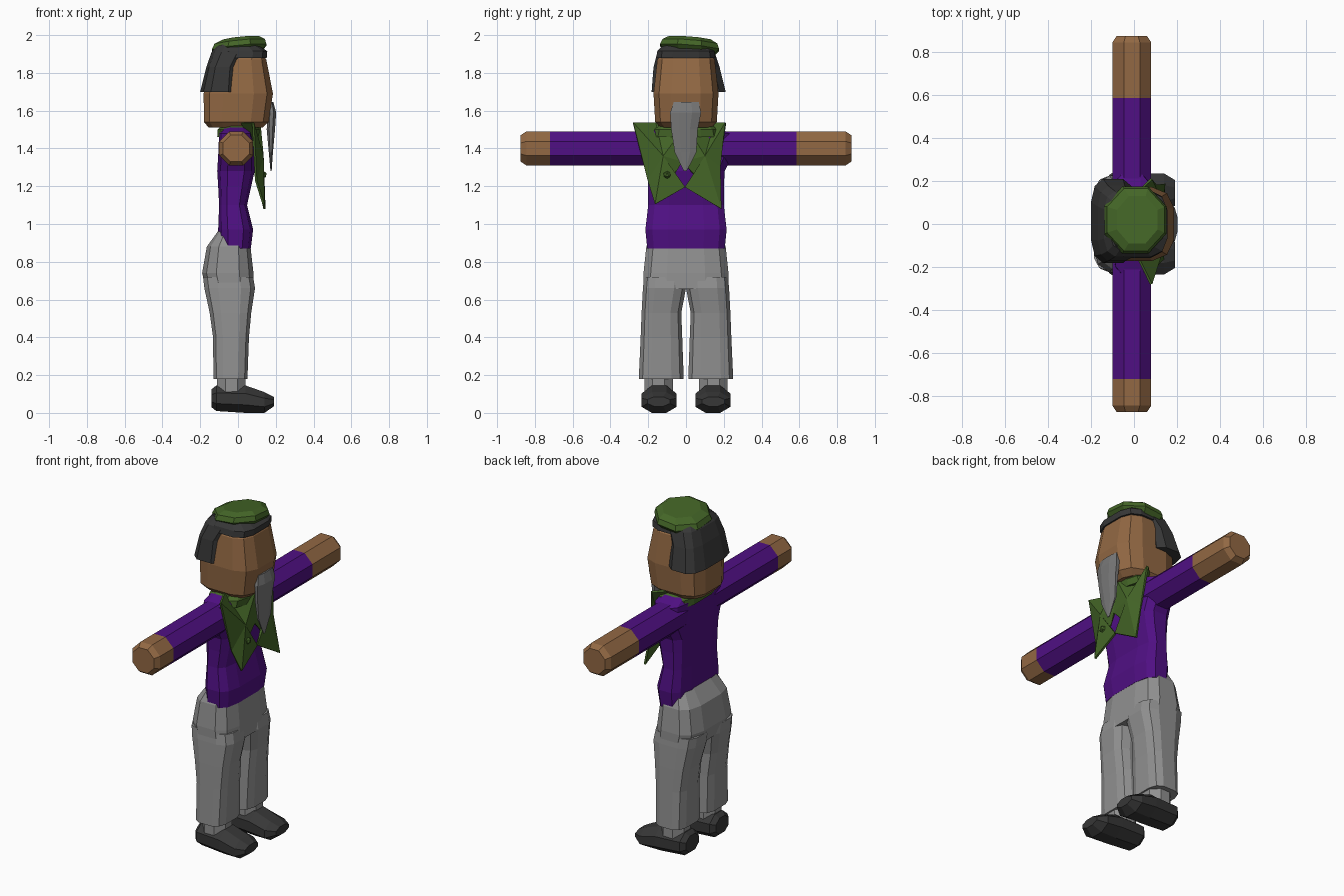
import bpy, bmesh
from mathutils import Vector


def mat(name, rgb):
    m = bpy.data.materials.new(name)
    m.diffuse_color = (*rgb, 1)
    return m


SKIN = mat("brown skin", (0.29, 0.14, 0.057))
PURPLE = mat("purple shirt", (0.08, 0.005, 0.23))
GREY = mat("grey trousers", (0.28, 0.28, 0.28))
BEARD = mat("beard grey", (0.19, 0.19, 0.19))
GREEN = mat("green cloth", (0.057, 0.13, 0.02))
DARK = mat("dark grey", (0.038, 0.038, 0.038))

ROUND = [(1, 0.414), (0.414, 1)]               # octagon
BOXY = [(1, 0.45), (0.83, 0.83), (0.45, 1)]    # 12-sided rounded box


def finish(bm, name, mats):
    bmesh.ops.recalc_face_normals(bm, faces=bm.faces)
    me = bpy.data.meshes.new(name)
    bm.to_mesh(me)
    bm.free()
    for m in mats:
        me.materials.append(m)
    ob = bpy.data.objects.new(name, me)
    bpy.context.collection.objects.link(ob)
    return ob


def loft(name, rings, mats, quad=BOXY, axis="z", flip=1, shear=(0, 0), rule=None):
    """Rings are (position, a_min, a_max, b_min, b_max) across the given axis."""
    unit, q = [], list(quad)
    for _ in range(4):
        unit += q
        q = [(-b, a) for a, b in q]
    bm = bmesh.new()
    loops = []
    for t, a0, a1, b0, b1 in rings:
        loop = []
        for u, v in unit:
            a = (a0 + a1) / 2 + u * (a1 - a0) / 2
            b = (b0 + b1) / 2 + v * (b1 - b0) / 2
            x, y, z = {"z": (a, b, t), "x": (t, a, b), "y": (a, t, b)}[axis]
            loop.append(bm.verts.new((x, y * flip, z + shear[0] * x + shear[1] * y)))
        loops.append(loop)
    n = len(unit)
    for lo, hi in zip(loops, loops[1:]):
        for i in range(n):
            j = (i + 1) % n
            bm.faces.new((lo[i], lo[j], hi[j], hi[i]))
    bm.faces.new(loops[0])
    bm.faces.new(loops[-1])
    if rule:
        for f in bm.faces:
            f.material_index = rule(f.calc_center_median())
    return finish(bm, name, mats)


def cloth(name, centre, edge):
    """Fan of flat triangles with a little thickness."""
    bm = bmesh.new()
    c = bm.verts.new(centre)
    vs = [bm.verts.new(p) for p in edge]
    for i, v in enumerate(vs):
        bm.faces.new((c, v, vs[(i + 1) % len(vs)]))
    ob = finish(bm, name, [GREEN])
    s = ob.modifiers.new("thickness", "SOLIDIFY")
    s.thickness, s.offset = 0.012, 0


# shirt body
loft("shirt", [(0.87, -0.10, 0.068, -0.205, 0.205), (0.97, -0.105, 0.08, -0.215, 0.215),
               (1.10, -0.10, 0.048, -0.20, 0.20), (1.20, -0.105, 0.07, -0.20, 0.20),
               (1.28, -0.11, 0.088, -0.205, 0.205), (1.36, -0.105, 0.088, -0.245, 0.245),
               (1.48, -0.10, 0.08, -0.24, 0.24), (1.52, -0.08, 0.07, -0.13, 0.13)], [PURPLE])

# arms: sleeves stop at different lengths, bare skin beyond
loft("arms", [(-0.875, -0.08, 0.06, 1.33, 1.47), (-0.845, -0.10, 0.08, 1.31, 1.49),
              (-0.72, -0.10, 0.08, 1.31, 1.49), (-0.2, -0.10, 0.08, 1.31, 1.49),
              (0.2, -0.10, 0.08, 1.31, 1.49), (0.585, -0.10, 0.08, 1.31, 1.49),
              (0.845, -0.10, 0.08, 1.31, 1.49), (0.875, -0.08, 0.06, 1.33, 1.47)],
     [PURPLE, SKIN], ROUND, "y", rule=lambda c: int(c.y < -0.72 or c.y > 0.585))

# trousers seat
loft("trouser_seat", [(0.655, -0.165, 0.085, -0.225, 0.225), (0.74, -0.19, 0.082, -0.225, 0.225),
                      (0.88, -0.165, 0.066, -0.21, 0.21), (0.97, -0.10, 0.03, -0.17, 0.17)], [GREY])

for side, s in (("left", 1), ("right", -1)):
    # trouser leg, ankle and shoe
    loft(side + "_trouser_leg",
         [(0.18, -0.13, 0.05, 0.012, 0.25), (0.40, -0.132, 0.058, 0.02, 0.24),
          (0.53, -0.15, 0.07, 0.025, 0.235), (0.66, -0.178, 0.09, 0.0, 0.228),
          (0.72, -0.185, 0.08, 0.0, 0.222)], [GREY], flip=s)
    loft(side + "_ankle", [(0.10, -0.11, 0.04, 0.07, 0.22), (0.20, -0.11, 0.04, 0.07, 0.22)],
         [GREY], ROUND, flip=s)
    loft(side + "_shoe",
         [(-0.14, 0.08, 0.20, 0.03, 0.125), (-0.115, 0.055, 0.225, 0.01, 0.145),
          (0.04, 0.05, 0.235, 0.0, 0.145), (0.14, 0.05, 0.235, 0.0, 0.11),
          (0.19, 0.085, 0.205, 0.035, 0.085)], [DARK], ROUND, "x", s)

# neck and head
loft("neck", [(1.45, -0.07, 0.07, -0.08, 0.08), (1.56, -0.07, 0.07, -0.08, 0.08)], [SKIN], ROUND)
loft("head", [(1.51, -0.155, 0.13, -0.135, 0.135), (1.54, -0.18, 0.162, -0.163, 0.163),
              (1.69, -0.182, 0.185, -0.172, 0.172), (1.87, -0.14, 0.15, -0.152, 0.152),
              (1.93, -0.10, 0.11, -0.11, 0.11)], [SKIN])

# hair: flared back shell and a fringe under the hat
loft("back_hair", [(1.70, -0.20, 0.005, -0.182, 0.21), (1.83, -0.168, 0.005, -0.172, 0.178),
                   (1.91, -0.14, 0.05, -0.152, 0.152), (1.945, -0.11, 0.05, -0.12, 0.12)], [DARK])
loft("fringe", [(1.88, -0.12, 0.152, -0.158, 0.156), (1.915, -0.12, 0.155, -0.152, 0.15),
                (1.95, -0.10, 0.10, -0.12, 0.12)], [DARK])

# flat tilted cap
loft("cap", [(1.905, -0.115, 0.125, -0.11, 0.15), (1.935, -0.138, 0.15, -0.138, 0.175),
             (1.963, -0.125, 0.142, -0.125, 0.165), (1.983, -0.08, 0.11, -0.09, 0.13)],
     [GREEN], ROUND, shear=(0.1, -0.08))

# beard tapering to a point
loft("beard", [(1.28, 0.172, 0.178, -0.012, 0.004), (1.38, 0.163, 0.185, -0.06, 0.055),
               (1.50, 0.152, 0.196, -0.078, 0.062), (1.59, 0.155, 0.202, -0.084, 0.08),
               (1.645, 0.165, 0.187, -0.065, 0.068)], [BEARD], ROUND)

# neck scarf: collar, two pointed front flaps, small knot
loft("scarf_collar", [(1.46, -0.11, 0.11, -0.18, 0.18), (1.50, -0.108, 0.115, -0.17, 0.17),
                      (1.55, -0.05, 0.09, -0.10, 0.10)], [GREEN])
cloth("right_scarf_flap", (0.13, -0.12, 1.36),
      [(0.115, 0, 1.52), (0.02, -0.16, 1.535), (0.08, -0.28, 1.535), (0.095, -0.20, 1.23),
       (0.135, -0.163, 1.105), (0.125, -0.005, 1.195), (0.115, -0.065, 1.26), (0.12, -0.02, 1.33)])
cloth("left_scarf_flap", (0.13, 0.10, 1.36),
      [(0.115, 0, 1.52), (0.02, 0.15, 1.535), (0.08, 0.21, 1.535), (0.10, 0.18, 1.30),
       (0.14, 0.187, 1.08), (0.125, -0.005, 1.195), (0.115, 0.045, 1.26), (0.12, -0.02, 1.33)])
bm = bmesh.new()
bmesh.ops.create_icosphere(bm, subdivisions=1, radius=0.022)
bmesh.ops.translate(bm, verts=bm.verts, vec=Vector((0.132, -0.10, 1.26)))
finish(bm, "scarf_knot", [GREEN])
